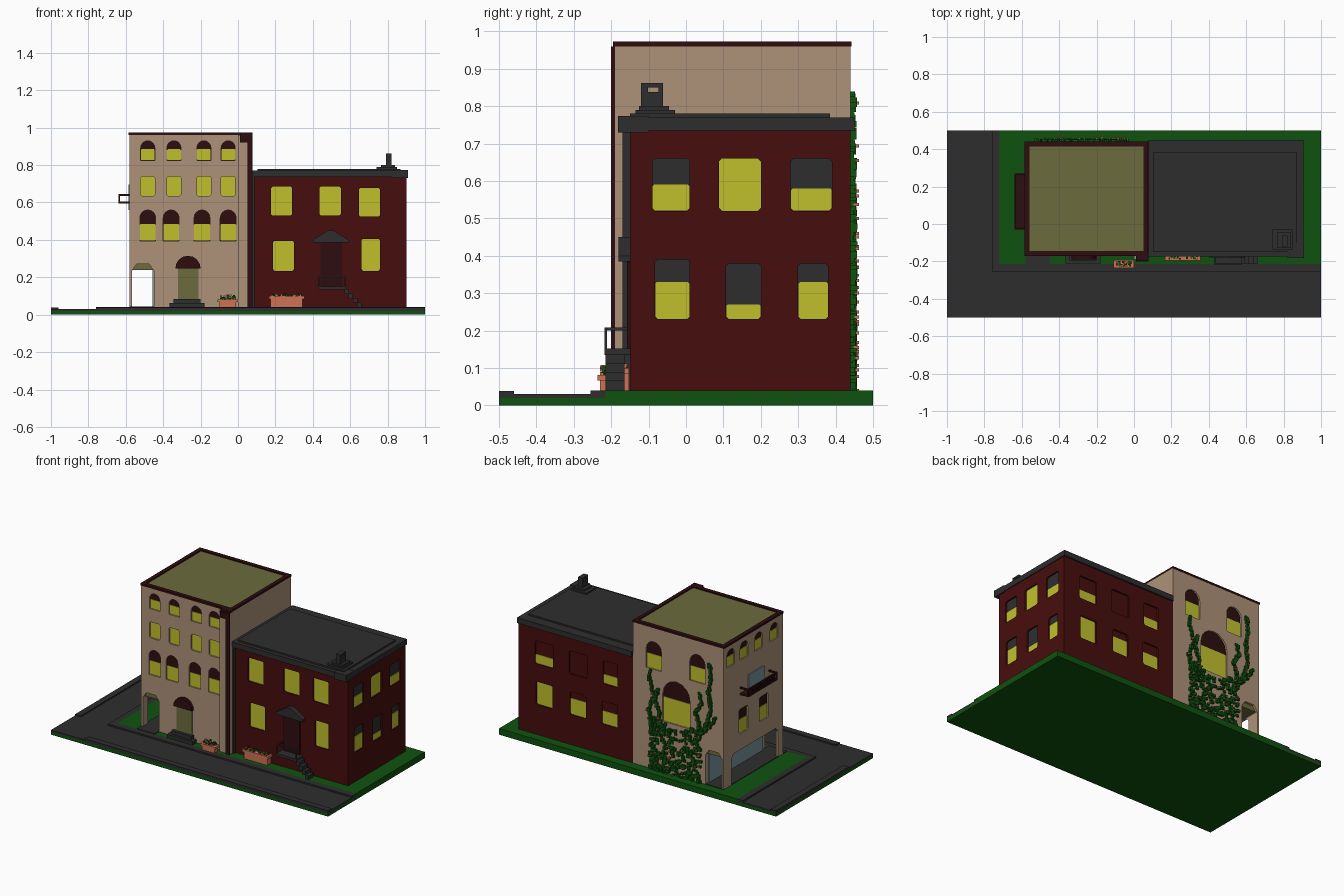
import bpy, bmesh, math, random
from mathutils import Matrix, Vector

random.seed(4)
cube = bpy.data.objects.get("Cube")
if cube:
    bpy.data.objects.remove(cube, do_unlink=True)


def material(name, r, g, b):
    m = bpy.data.materials.new(name)
    m.use_nodes = True
    m.diffuse_color = (r, g, b, 1)
    m.node_tree.nodes["Principled BSDF"].inputs["Base Color"].default_value = (r, g, b, 1)
    return m


TAN = material("tan_stone", .42, .285, .19)
RED = material("red_brick", .062, .004, .004)
TRIM = material("dark_red_trim", .026, .004, .005)
GREY = material("dark_grey", .027, .027, .027)
YELLOW = material("lit_yellow", .53, .53, .027)
GREEN = material("grass_green", .0045, .085, .0045)
OLIVE = material("olive", .145, .145, .045)
CLAY = material("terracotta", .61, .17, .09)
GLASS = material("pale_blue_glass", .20, .31, .34)


def finish(name, bm, mat):
    bmesh.ops.recalc_face_normals(bm, faces=bm.faces[:])
    me = bpy.data.meshes.new(name)
    bm.to_mesh(me)
    bm.free()
    me.materials.append(mat)
    ob = bpy.data.objects.new(name, me)
    bpy.context.collection.objects.link(ob)
    return ob


def add_box(bm, x0, x1, y0, y1, z0, z1):
    mat = Matrix.Translation(((x0 + x1) / 2, (y0 + y1) / 2, (z0 + z1) / 2)) @ \
        Matrix.Diagonal((x1 - x0, y1 - y0, z1 - z0, 1))
    bmesh.ops.create_cube(bm, size=1, matrix=mat)


def boxes(name, mat, *dims):
    bm = bmesh.new()
    for d in dims:
        add_box(bm, *d)
    return finish(name, bm, mat)


# A wall maps (along, outward, height) to a point
def front(y): return lambda u, d, z: (u, y - d, z)
def back(y): return lambda u, d, z: (u, y + d, z)
def right(x): return lambda u, d, z: (x + d, u, z)
def left(x): return lambda u, d, z: (x - d, u, z)


def add_prism(bm, outline, wall, d0, d1):
    a = [bm.verts.new(wall(u, d0, z)) for u, z in outline]
    b = [bm.verts.new(wall(u, d1, z)) for u, z in outline]
    bm.faces.new(a)
    bm.faces.new(b[::-1])
    for i in range(len(a)):
        j = (i + 1) % len(a)
        bm.faces.new((a[i], a[j], b[j], b[i]))


def prism(name, mat, outline, wall, d0, d1):
    bm = bmesh.new()
    add_prism(bm, outline, wall, d0, d1)
    return finish(name, bm, mat)


def rect(u0, u1, z0, z1, c=.008):
    return [(u0 + c, z0), (u1 - c, z0), (u1, z0 + c), (u1, z1 - c),
            (u1 - c, z1), (u0 + c, z1), (u0, z1 - c), (u0, z0 + c)]


def arch(u0, u1, z0, z1):
    m, r = (u0 + u1) / 2, (u1 - u0) / 2
    top = [(m + r * math.cos(t * math.pi / 8), z1 - r + r * math.sin(t * math.pi / 8)) for t in range(9)]
    return [(u0, z0), (u1, z0)] + top


def cut(target, cutter):
    mod = target.modifiers.new("openings", "BOOLEAN")
    mod.operation, mod.solver, mod.object = "DIFFERENCE", "EXACT", cutter
    bpy.context.view_layer.objects.active = target
    bpy.ops.object.modifier_apply(modifier=mod.name)
    bpy.data.objects.remove(cutter, do_unlink=True)


def windows(building, wall_mat, specs):
    """Recess every window, then fit a dark upper pane and a lit lower pane."""
    cutters = bmesh.new()
    for name, wall, shape, u0, u1, z0, z1, split, dark in specs:
        outline = shape(u0, u1, z0, z1)
        add_prism(cutters, outline, wall, -.014, .03)
        lit_all = split >= z1
        prism(name + "_pane", YELLOW if lit_all else dark, outline, wall, -.016, -.010)
        if not lit_all and split > z0:
            prism(name + "_lit_pane", YELLOW, rect(u0 + .001, u1 - .001, z0 + .001, split, .004), wall, -.011, -.007)
    cut(building, finish("cutter", cutters, wall_mat))


# Ground, road and kerbs
boxes("ground_slab", GREEN, (-1, 1, -.5, .5, 0, .02))
boxes("lawn", GREEN, (-.72, 1, -.215, .5, .02, .04))
boxes("road", GREY, (-1, 1, -.5, -.24, .02, .03), (-1, -.74, -.24, .5, .02, .03))
boxes("kerbs", GREY, (-.76, 1, -.5, -.46, .02, .038), (-1, -.96, -.25, .5, .02, .038),
      (-.76, 1, -.255, -.215, .02, .04), (-.76, -.72, -.215, .5, .02, .04))
boxes("passage_floor", GREY, (-.58, -.45, -.215, .44, .035, .044))

# Tall stone building with an open corner passage
tall = boxes("tall_building", TAN, (-.58, .075, -.17, .44, .04, .96))
TF, TB, TL = front(-.17), back(.44), left(-.58)
cut(tall, prism("cutter", TAN, [(-.567, .02), (-.45, .02), (-.45, .235), (-.475, .27), (-.542, .27), (-.567, .235)],
                TF, -.7, .1))
cut(tall, prism("cutter", TAN, [(-.12, .02), (.36, .02), (.36, .21), (.335, .235), (-.095, .235), (-.12, .21)],
                TL, -.06, .05))
boxes("passage_ceiling", OLIVE, (-.567, -.45, -.155, .425, .238, .275))
boxes("shop_glass", GLASS, (-.457, -.449, -.14, .41, .044, .238))

specs = []
for i, (a, b) in enumerate([(-.52, -.445), (-.38, -.305), (-.22, -.145), (-.09, -.015)]):
    specs.append((f"front_top_window_{i}", TF, arch, a, b, .825, .93, .885, TRIM))
    specs.append((f"front_middle_window_{i}", TF, rect, a, b, .635, .74, 1, TRIM))
for i, (a, b) in enumerate([(-.525, -.44), (-.40, -.315), (-.235, -.15), (-.095, -.01)]):
    specs.append((f"front_low_window_{i}", TF, arch, a, b, .395, .56, .485, TRIM))
for i, u in enumerate((.366, .23, .08, -.08)):
    specs.append((f"left_top_window_{i}", TL, arch, u - .04, u + .04, .82, .93, .885, TRIM))
for i, u in enumerate((.235, .025)):
    specs.append((f"left_low_window_{i}", TL, rect, u - .045, u + .045, .34, .50, .43, TRIM))
for i, u in enumerate((-.075, -.39)):
    specs.append((f"back_top_window_{i}", TB, arch, u - .055, u + .055, .69, .87, .785, TRIM))
specs.append(("back_large_window", TB, arch, -.336, -.14, .37, .65, .53, TRIM))
windows(tall, TAN, specs)

# Roof, rim and corner pilaster
boxes("tall_roof", OLIVE, (-.57, .06, -.16, .43, .955, .966))
boxes("roof_rim", TRIM, (-.585, .075, -.172, -.145, .96, .973), (-.585, .075, .415, .442, .96, .973),
      (-.585, -.558, -.145, .415, .96, .973), (.05, .075, -.145, .415, .96, .973))
boxes("corner_pilaster", TAN, (0, .075, -.19, -.165, .04, .96))
boxes("pilaster_trim", TRIM, (.05, .077, -.2, -.19, .04, .96), (.01, .05, -.2, -.19, .92, .96),
      (.01, .077, -.195, -.165, .96, .973))

# Arched door with hood and steps
prism("tall_door", OLIVE, rect(-.32, -.21, .08, .25, .004), TF, -.01, .006)
hood = arch(-.335, -.2, .245, .315)[2:]
prism("door_hood", TRIM, hood, TF, -.01, .02)
boxes("door_steps", GREY, (-.365, -.18, -.212, -.165, .04, .062), (-.345, -.2, -.195, -.165, .06, .085))

# Balcony with glass door
boxes("balcony_door", GLASS, (-.586, -.57, .03, .19, .56, .695))
rails = [(-.64, -.575, -.03, .27, .594, .605), (-.64, -.63, -.03, .27, .634, .645)]
rails += [(-.64, -.58, y, y + .008, .634, .645) for y in (-.03, .262)]
rails += [(-.64, -.632, -.03 + k * .0244, -.022 + k * .0244, .6, .64) for k in range(13)]
boxes("balcony", TRIM, *rails)

# Low brick building
low = boxes("low_building", RED, (.075, .9, -.15, .44, .04, .745))
LF, LB, LR = front(-.15), back(.44), right(.9)
specs = []
for i, (a, b, z0, z1) in enumerate([(.176, .29, .53, .685), (.435, .55, .53, .685), (.647, .76, .525, .678),
                                    (.187, .30, .235, .395), (.66, .76, .235, .405)]):
    specs.append((f"brick_front_window_{i}", LF, rect, a, b, z0, z1, 1, GREY))
for i, (a, b, z0, z1, s) in enumerate([(-.09, .01, .52, .66, .59), (.088, .2, .52, .66, 1), (.28, .39, .52, .66, .58),
                                       (-.083, .01, .23, .39, .33), (.107, .2, .23, .38, .27), (.3, .38, .23, .38, .33)]):
    specs.append((f"brick_side_window_{i}", LR, rect, a, b, z0, z1, s, GREY))
for i, (a, b, z0, s) in enumerate([(.653, .783, .5, .56), (.408, .538, .5, 0), (.185, .292, .5, .56),
                                   (.655, .775, .235, 1), (.415, .53, .235, .34), (.185, .3, .235, .32)]):
    specs.append((f"brick_back_window_{i}", LB, rect, a, b, z0, z0 + .15, s, RED))
windows(low, RED, specs)

# Cornice, flat roof, downpipe and chimney
boxes("cornice", GREY, (.078, .905, -.175, .45, .735, .77))
boxes("cornice_end", GREY, (.82, .908, -.182, -.1, .73, .774))
boxes("low_roof", GREY, (.105, .868, -.15, .385, .765, .78))
boxes("downpipe", GREY, (.078, .088, -.17, -.148, .04, .74))
boxes("chimney", GREY, (.74, .85, -.135, -.03, .775, .79), (.765, .84, -.125, -.045, .788, .80),
      (.79, .822, -.12, -.062, .80, .838), (.79, .822, -.12, -.102, .838, .852),
      (.79, .822, -.074, -.062, .838, .852), (.79, .822, -.12, -.062, .85, .862))

# Porch: door, pediment, landing, rails and stairs
prism("porch_door", TRIM, rect(.44, .555, .15, .385, .002), LF, -.01, .008)
prism("pediment", GREY, [(.40, .385), (.59, .385), (.59, .4), (.51, .45), (.48, .45), (.40, .4)], LF, -.01, .03)
porch = [(.43, .575, -.218, -.148, .135, .152), (.43, .575, -.218, -.211, .2, .208), (.43, .437, -.218, -.15, .2, .208)]
porch += [(x, x + .006, -.218, -.211, .15, .205) for x in (.43, .569)]
porch += [(.57 + k * .022, .594 + k * .022, -.215, -.165, .112 - k * .024, .138 - k * .024) for k in range(4)]
boxes("porch_stairs", GREY, *porch)

# Planters with flowers
for name, x0, x1, yb, z1 in (("small_planter", -.11, 0, -.19, .082), ("long_planter", .165, .355, -.15, .1)):
    boxes(name, CLAY, (x0 + .01, x1 - .01, yb - .04, yb - .002, .04, z1 - .015), (x0, x1, yb - .046, yb - .002, z1 - .015, z1))
    for part, mat, n in (("leaves", GREEN, 22), ("blooms", CLAY, 10)):
        bm = bmesh.new()
        for k in range(n):
            x, y = random.uniform(x0 + .015, x1 - .015), yb - random.uniform(.01, .036)
            z = z1 + random.uniform(0, .022 if name[0] == "s" else .008)
            add_box(bm, x - .005, x + .005, y - .005, y + .005, z - .005, z + .005)
        finish(f"{name}_{part}", bm, mat)

# Climbing ivy: dense foot and winding tendrils
spots = []
for k in range(330):
    z = .04 + .34 * random.random() ** 1.3
    spots.append((-.23 + random.uniform(-.19, .19) * (1 - .25 * abs(z - .2)), z))
spots = [(x, z) for x, z in spots if not (-.33 < x < -.145 and z > .36)]
for path in ([(-.07, .3), (-.04, .42), (-.08, .52), (-.05, .62), (-.055, .69)],
             [(-.11, .3), (-.12, .42), (-.09, .5), (-.11, .58)],
             [(-.37, .3), (-.41, .4), (-.385, .5), (-.42, .56), (-.41, .63)],
             [(-.39, .3), (-.45, .42), (-.49, .53), (-.475, .66), (-.495, .76), (-.475, .84)],
             [(-.42, .36), (-.5, .45), (-.53, .5)]):
    for p, q in zip(path, path[1:]):
        p, q = Vector(p), Vector(q)
        n = int((q - p).length / .009) + 1
        for k in range(n):
            v = p.lerp(q, k / n)
            spots.append((v.x + random.uniform(-.007, .007), v.y))
ivy, buds = bmesh.new(), bmesh.new()
for k, (x, z) in enumerate(spots):
    r, d = random.uniform(.006, .010), random.uniform(.006, .018)
    add_box(ivy, x - r, x + r, .438, .44 + d, z - r, z + r)
    if k % 14 == 0:
        add_box(buds, x - .004, x + .004, .44, .462, z - .004, z + .004)
finish("ivy_leaves", ivy, GREEN)
finish("ivy_buds", buds, CLAY)
